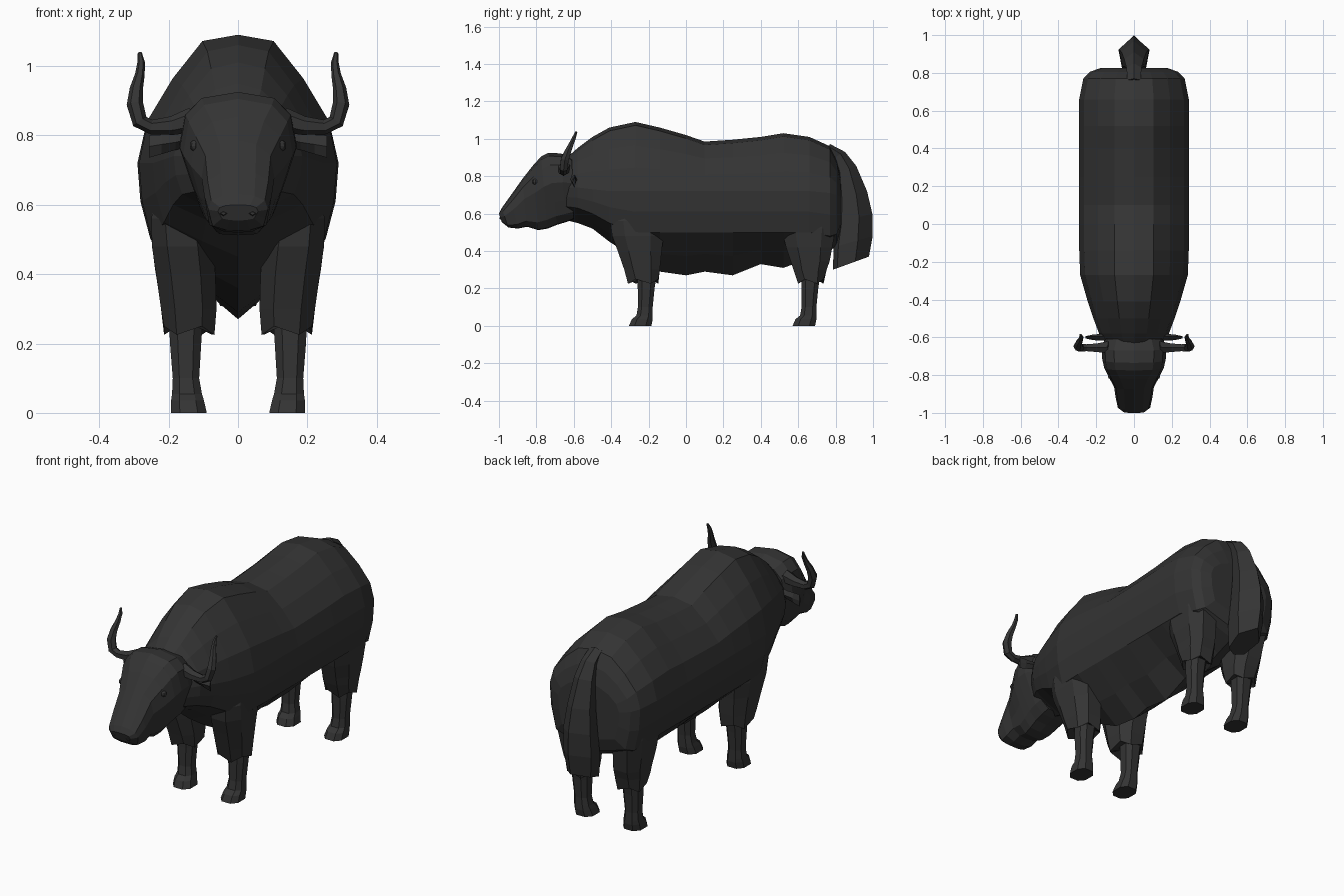
import bpy, bmesh, math
from mathutils import Vector

coat = bpy.data.materials.new("charcoal coat")
coat.diffuse_color = (0.034, 0.034, 0.034, 1)


def loft(name, rings):
    """Skin a list of equal rings and cap both ends."""
    bm = bmesh.new()
    vs = [[bm.verts.new(p) for p in r] for r in rings]
    n = len(vs[0])
    for a, b in zip(vs, vs[1:]):
        for i in range(n):
            j = (i + 1) % n
            bm.faces.new((a[i], a[j], b[j], b[i]))
    bm.faces.new(vs[0])
    bm.faces.new(vs[-1][::-1])
    bmesh.ops.recalc_face_normals(bm, faces=bm.faces)
    me = bpy.data.meshes.new(name)
    bm.to_mesh(me)
    bm.free()
    me.materials.append(coat)
    ob = bpy.data.objects.new(name, me)
    bpy.context.collection.objects.link(ob)
    return ob


def both(half):
    """Close a half section running from top centre to bottom centre."""
    return half + [(-x, y, z) for x, y, z in half[-2:0:-1]]


def lerp(a, b, t):
    return a + (b - a) * t


# Body: y, top, half width, widest height, flank hem height, underside
def body_ring(y, top, w, m, k, bot):
    h = [(0, top), (.36 * w, top - .018), (.66 * w, lerp(m, top, .66)),
         (.91 * w, lerp(m, top, .34)), (w, m), (.97 * w, lerp(m, k, .5)),
         (.87 * w, k), (.42 * w, lerp(k, bot, .55)), (0, bot)]
    return both([(x, y, z) for x, z in h])


body = [(-.66, .88, .13, .74, .64, .57), (-.58, .95, .185, .74, .63, .55),
        (-.50, 1.01, .215, .73, .60, .52), (-.41, 1.06, .245, .72, .55, .45),
        (-.27, 1.09, .285, .72, .50, .36), (-.14, 1.06, .29, .72, .50, .29),
        (0, 1.02, .29, .72, .50, .27), (.10, .985, .29, .72, .50, .29),
        (.25, .995, .29, .72, .50, .27), (.40, 1.01, .29, .72, .50, .33),
        (.52, 1.03, .29, .72, .50, .31), (.66, 1.01, .29, .72, .50, .36),
        (.77, .96, .268, .71, .48, .40), (.805, .89, .235, .70, .49, .43),
        (.825, .81, .18, .69, .54, .50)]
loft("body", [body_ring(*s) for s in body])


# Head: rings slanted between a brow point and a jaw point
def head_ring(yt, zt, yb, zb, w, crown, jaw):
    h = [(0, 0), (crown * w, .045), (.9 * w, .17), (w, .42),
         (lerp(jaw, 1, .45) * w, .68), (jaw * w, .88), (.4 * w, .99), (0, 1)]
    return both([(x, lerp(yt, yb, t), lerp(zt, zb, t)) for x, t in h])


head = [(-1.0, .60, -.985, .555, .058, .6, .8), (-.985, .63, -.95, .526, .086, .55, .85),
        (-.935, .70, -.90, .52, .097, .52, .85), (-.875, .785, -.85, .53, .105, .5, .8),
        (-.82, .855, -.79, .512, .135, .55, .66), (-.775, .905, -.74, .52, .158, .62, .62),
        (-.735, .925, -.69, .54, .168, .62, .64), (-.67, .922, -.64, .555, .17, .62, .66),
        (-.61, .90, -.60, .57, .155, .6, .7)]
loft("head", [head_ring(*s) for s in head])


def box_ring(z, x0, x1, y0, y1, s, jag=0):
    """Eight sided horizontal ring; jag makes a ragged hem."""
    cx, cy, rx, ry = (x0 + x1) / 2, (y0 + y1) / 2, (x1 - x0) / 2, (y1 - y0) / 2
    pts = [(1, .5), (.5, 1), (-.5, 1), (-1, .5), (-1, -.5), (-.5, -1), (.5, -1), (1, -.5)]
    return [(s * (cx + rx * a), cy + ry * b, z + jag * (i % 2)) for i, (a, b) in enumerate(pts)]


front_thigh = [(.64, .12, .235, -.36, -.14), (.56, .09, .25, -.405, -.125),
               (.48, .072, .248, -.395, -.12),
               (.40, .065, .236, -.365, -.13), (.30, .062, .222, -.33, -.14),
               (.225, .068, .213, -.31, -.148), (.25, .10, .20, -.27, -.16)]
rear_thigh = [(.68, .09, .25, .50, .80), (.52, .08, .252, .51, .80),
              (.42, .072, .240, .535, .782), (.345, .068, .228, .56, .768),
              (.30, .068, .222, .575, .752),
              (.225, .074, .213, .60, .735), (.25, .10, .20, .615, .72)]
shin = [(.29, .10, .20, -.045, .06), (.20, .106, .196, -.043, .047),
        (.10, .112, .188, -.042, .037), (.055, .104, .190, -.05, .037),
        (.035, .098, .193, -.075, .037), (0, .09, .193, -.09, .03)]
horn_path = [(.13, -.652, .845, .036), (.19, -.655, .828, .027), (.25, -.655, .824, .021),
             (.283, -.655, .84, .023), (.297, -.648, .89, .024), (.293, -.63, .935, .019),
             (.283, -.612, .975, .014), (.279, -.597, 1.01, .011), (.283, -.586, 1.038, .006)]

for s, side in ((1, "right"), (-1, "left")):
    # Shaggy upper legs with ragged hems
    for name, rings in (("front", front_thigh), ("rear", rear_thigh)):
        hem = len(rings) - 2
        loft(f"{name}_upper_leg_{side}",
             [box_ring(*r, s, .025 if i == hem else 0) for i, r in enumerate(rings)])
    # Shins and hooves
    for name, cy in (("front", -.215), ("rear", .66)):
        loft(f"{name}_shin_{side}",
             [box_ring(z, a, b, cy + c, cy + d, s) for z, a, b, c, d in shin])
    # Horns, swept along their path
    rings = []
    for i, (x, y, z, r) in enumerate(horn_path):
        a = Vector(horn_path[max(i - 1, 0)][:3])
        b = Vector(horn_path[min(i + 1, len(horn_path) - 1)][:3])
        t = (b - a).normalized()
        u = Vector((0, 1, 0)).cross(t).normalized()
        v = t.cross(u)
        ring = []
        for k in range(6):
            q = Vector((x, y, z)) + r * (u * math.cos(k * math.pi / 3) + v * math.sin(k * math.pi / 3))
            ring.append((s * q.x, q.y, q.z))
        rings.append(ring)
    loft(f"horn_{side}", rings)
    # Ears
    ear = [(.14, .79, .022, .018), (.18, .78, .022, .018), (.22, .774, .028, .014), (.256, .768, .032, .006)]
    loft(f"ear_{side}", [[(s * x, -.60 + d, z), (s * x, -.595, z + h),
                          (s * x, -.60 - d, z), (s * x, -.595, z - h)] for x, z, h, d in ear])
    # Eyes
    bm = bmesh.new()
    bmesh.ops.create_uvsphere(bm, u_segments=8, v_segments=6, radius=.017)
    me = bpy.data.meshes.new("eye")
    bm.to_mesh(me)
    bm.free()
    me.materials.append(coat)
    eye = bpy.data.objects.new(f"eye_{side}", me)
    eye.location = (s * .122, -.805, .77)
    bpy.context.collection.objects.link(eye)
    # Nostrils
    nose = [(-.96, .02), (-.988, .014), (-.996, .008)]
    loft(f"nostril_{side}", [[(s * (.042 + r * c), y, .575 + r * .6 * d)
                              for c, d in ((1, 0), (0, 1), (-1, 0), (0, -1))] for y, r in nose])

# Tail: inner edge, outer ridge and half width from root to tuft
tail = [(.75, .94, .77, .972, .035), (.79, .90, .85, .93, .04), (.81, .82, .91, .855, .052),
        (.815, .68, .968, .72, .066), (.81, .55, .996, .60, .08), (.79, .42, .998, .48, .082),
        (.785, .30, .978, .37, .068)]
loft("tail", [both([(0, yo, zo), (w, lerp(yi, yo, .62), lerp(zi, zo, .62)),
                    (.75 * w, lerp(yi, yo, .12), lerp(zi, zo, .12)), (0, yi, zi)])
              for yi, zi, yo, zo, w in tail])
